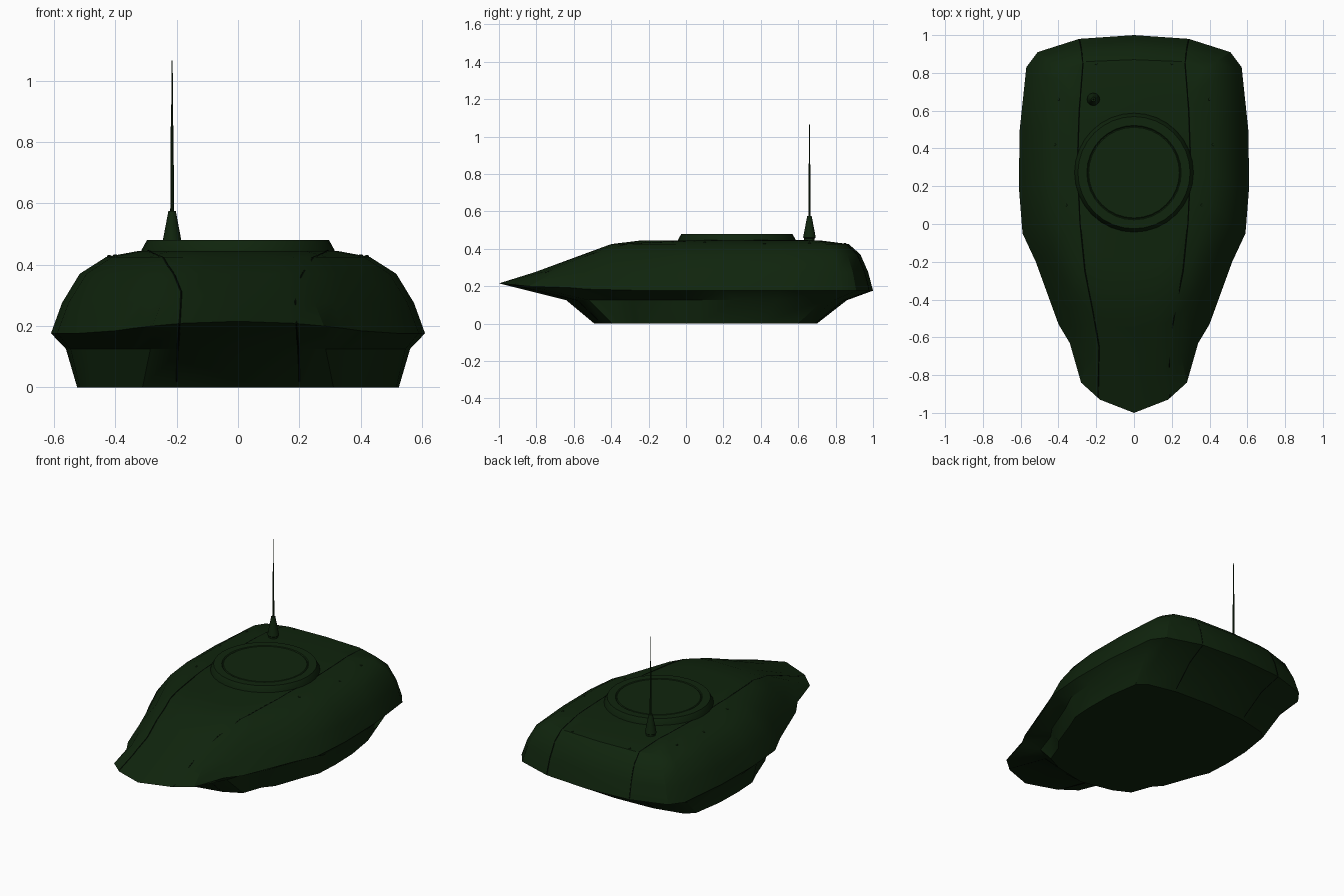
import bpy, bmesh, math
from mathutils import Vector
from mathutils.bvhtree import BVHTree

if "Cube" in bpy.data.objects:
    bpy.data.objects.remove(bpy.data.objects["Cube"])


def material(name, rgb):
    m = bpy.data.materials.new(name)
    m.diffuse_color = (*rgb, 1)
    m.use_nodes = True
    m.node_tree.nodes["Principled BSDF"].inputs["Base Color"].default_value = m.diffuse_color
    return m


green = material("dark_green", (.005, .018, .004))
shadow = material("seam_dark", (.001, .004, .001))


def make(name, bm, mat=green):
    bmesh.ops.recalc_face_normals(bm, faces=bm.faces)
    me = bpy.data.meshes.new(name)
    bm.to_mesh(me)
    ob = bpy.data.objects.new(name, me)
    bpy.context.collection.objects.link(ob)
    me.materials.append(mat)
    return ob


def smooth(ob, deg=30):
    bpy.ops.object.select_all(action='DESELECT')
    ob.select_set(True)
    bpy.context.view_layer.objects.active = ob
    bpy.ops.object.shade_smooth_by_angle(angle=math.radians(deg))


def loft(rings):
    """Skin closed rings of points, capping both ends."""
    bm = bmesh.new()
    vs = [[bm.verts.new(p) for p in r] for r in rings]
    n = len(vs[0])
    for a, b in zip(vs, vs[1:]):
        for i in range(n):
            j = (i + 1) % n
            bm.faces.new((a[i], a[j], b[j], b[i]))
    bm.faces.new(vs[0])
    bm.faces.new(vs[-1])
    return bm


def lathe(name, profile, x, y, n):
    rings = [[(x + r * math.cos(2 * math.pi * i / n),
               y + r * math.sin(2 * math.pi * i / n), z) for i in range(n)]
             for r, z in profile]
    smooth(make(name, loft(rings)))


def mirrored(half):
    return half + [(-x, y, z) for x, y, z in reversed(half[1:-1])]


# Hull: half outlines of the rim and of the roof edge, nose to tail
rim = [(0, -1), (.18, -.93), (.28, -.84), (.34, -.63), (.40, -.53), (.52, -.2),
       (.59, -.05), (.61, .2), (.605, .5), (.57, .83), (.51, .91), (.29, .98), (0, 1)]
roof = [(0, -.40), (.10, -.40), (.18, -.38), (.24, -.33), (.29, -.25), (.36, -.05),
        (.41, .1), (.43, .25), (.43, .5), (.42, .76), (.38, .82), (.25, .86), (0, .87)]


def rim_z(x, y):
    return .176 + (.039 * max(0, 1 - (x / .45) ** 2) if y < -.5 else 0)


def between(t_front, t_side, z):
    out = []
    for (ex, ey), (rx, ry) in zip(rim, roof):
        t = t_front + (t_side - t_front) * min(1, max(0, ey + 1))
        out.append((rx + (ex - rx) * t, ry + (ey - ry) * t, z))
    return out


halves = [
    [(x * (.86 + .3 * max(0, -y)), y * .595 + .105, 0) for x, y in rim],
    [(x * (.92 + .12 * max(0, -y)), y * .75 + .11, .125) for x, y in rim],
    [(x, y, rim_z(x, y)) for x, y in rim],
    between(.68, .8, .275),
    between(.25, .48, .37),
    [(x, y, .425) for x, y in roof],
    [(x * .75, .25 + (y - .25) * .75, .445) for x, y in roof],
]
bm = loft([mirrored(h) for h in halves])
hull = make("hull", bm)
smooth(hull)
bmesh.ops.triangulate(bm, faces=bm.faces)
tree = BVHTree.FromBMesh(bm)


def project(x, y, up=False):
    return tree.ray_cast(Vector((x, y, -1 if up else 2)), Vector((0, 0, 1 if up else -1)))[0]


# Panel seams: hair-thin dark strips lying in the hull surface
def seam(path, sign, up=False, r=.004):
    pts, steps = [], 8
    for (x0, y0), (x1, y1) in zip(path, path[1:]):
        for k in range(steps):
            t = k / steps
            pts.append(project(sign * (x0 + (x1 - x0) * t), y0 + (y1 - y0) * t, up))
    pts.append(project(sign * path[-1][0], path[-1][1], up))
    pts = [p for p in pts if p]
    rings = []
    for i, p in enumerate(pts):
        tan = (pts[min(i + 1, len(pts) - 1)] - pts[max(i - 1, 0)]).normalized()
        side = Vector((1, 0, 0))
        side = (side - tan * side.dot(tan)).normalized()
        nor = tan.cross(side) * .5
        rings.append([p + side * r, p + nor * r, p - side * r, p - nor * r])
    make("panel_seam", loft(rings), shadow)


top_path = [(.19, -.92), (.185, -.65), (.22, -.45), (.26, -.25), (.285, 0),
            (.3, .3), (.29, .6), (.27, .85), (.28, .93), (.29, .978)]
low_front = [(.19, -.92), (.2, -.47)]
low_back = [(.29, .975), (.26, .7)]
for sign in (1, -1):
    seam(top_path, sign)
    seam(low_front, sign, True)
    seam(low_back, sign, True)

# Hatch ring with a slightly sunken lid
lathe("hatch_ring", [(.315, .42), (.315, .447), (.297, .48), (.25, .48), (.245, .475),
                     (.24, .479), (.001, .479)], 0, .272, 32)

# Aerial: flared mount and stepped whip
lathe("aerial_mount", [(.028, .42), (.028, .455), (.034, .46), (.03, .48),
                       (.012, .575), (.001, .575)], -.215, .66, 12)
lathe("aerial_whip", [(.006, .57), (.0055, .72), (.0045, .85), (.003, .86), (.002, 1.065)],
      -.215, .66, 8)

# Small bolts on the deck
for sign in (1, -1):
    for x, y in ((.40, .66), (.42, .42), (.2, .85), (.36, .1)):
        p = project(sign * x, y)
        lathe("deck_bolt", [(.007, p.z - .006), (.007, p.z + .002), (.004, p.z + .004)],
              p.x, p.y, 8)

bm.free()
